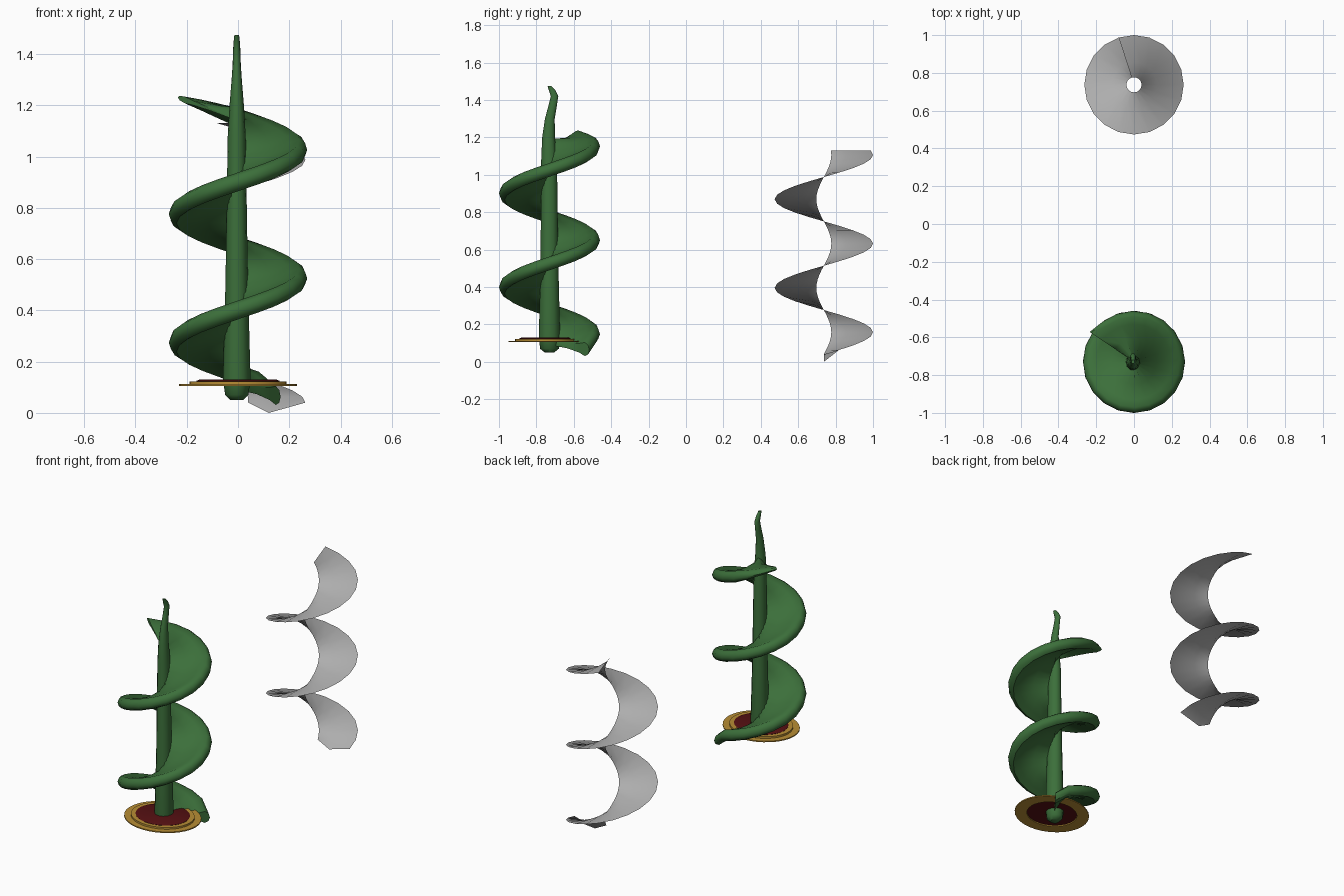
import bpy
import bmesh
from math import sin, cos, pi, radians

cube = bpy.data.objects.get("Cube")
if cube:
    bpy.data.objects.remove(cube, do_unlink=True)


def material(name, rgb):
    m = bpy.data.materials.new(name)
    m.use_nodes = True
    m.diffuse_color = (*rgb, 1)
    bsdf = m.node_tree.nodes["Principled BSDF"]
    bsdf.inputs["Base Color"].default_value = (*rgb, 1)
    bsdf.inputs["Roughness"].default_value = 0.7
    return m


green = material("leaf green", (0.045, 0.16, 0.043))
gold = material("gold", (0.48, 0.27, 0.035))
red = material("dark red", (0.09, 0.005, 0.006))
grey = material("plain grey", (0.42, 0.42, 0.42))


def loft(name, rows, mat, ring=False, caps=False, fix_normals=True, angle=45):
    """Skin a list of equal-length point rows; ring closes each row."""
    bm = bmesh.new()
    vs = [[bm.verts.new(p) for p in row] for row in rows]
    n = len(vs[0])
    for a, b in zip(vs, vs[1:]):
        for j in range(n if ring else n - 1):
            k = (j + 1) % n
            bm.faces.new((a[j], a[k], b[k], b[j]))
    if caps:
        bm.faces.new(vs[0][::-1])
        bm.faces.new(vs[-1])
    if fix_normals:
        bmesh.ops.recalc_face_normals(bm, faces=bm.faces)
    mesh = bpy.data.meshes.new(name)
    bm.to_mesh(mesh)
    bm.free()
    mesh.materials.append(mat)
    ob = bpy.data.objects.new(name, mesh)
    bpy.context.collection.objects.link(ob)
    bpy.ops.object.select_all(action="DESELECT")
    ob.select_set(True)
    bpy.context.view_layer.objects.active = ob
    bpy.ops.object.shade_smooth_by_angle(angle=radians(angle))
    return ob


def helix_rows(cy, z0, pitch, start, end, steps, section):
    """Turn a (radius, height) section around a vertical axis while rising."""
    rows = []
    for i in range(steps + 1):
        deg = start + (end - start) * i / steps
        a = radians(deg)
        z = z0 + pitch * deg / 360
        rows.append([(r * cos(a), cy + r * sin(a), z + h) for r, h in section(i)])
    return rows


# Thin open spiral guide, its first edge dips in the middle
def guide_section(i):
    return [(0.04, 0), (0.12, -0.04 if i == 0 else 0), (0.263, 0)]


loft("spiral_guide", helix_rows(0.737, 0.04, 0.474, 0, 828, 46, guide_section),
     grey, fix_normals=False)

# Thick spiral leaf with a rounded rim, tapering to a tilted tip
STEPS = 45
PROFILE = [(0.02, 0.012), (0.12, 0.014), (0.2, 0.022), (0.24, 0.033),
           (0.262, 0.02), (0.27, -0.005), (0.262, -0.028), (0.24, -0.04),
           (0.2, -0.026), (0.12, -0.014), (0.02, -0.012)]


def leaf_section(i):
    left = STEPS - i
    thick = min(1, 0.35 + 0.22 * left)
    tilt = {0: 0.09, 1: 0.03}.get(left, 0)
    flare = 1.05 if left == 0 else 1
    dip = 0.035 if i == 0 else 0
    return [(r * flare, h * thick - tilt * (1 - r / 0.27) - dip * r / 0.27)
            for r, h in PROFILE]


loft("spiral_leaf", helix_rows(-0.73, 0.03, 0.5, 52, 866, STEPS, leaf_section),
     green, ring=True, caps=True)

# Stem with a bent tip: height, y, radius across x, radius across y
STEM = [(0.05, -0.73, 0.025, 0.025), (0.07, -0.73, 0.045, 0.05),
        (0.13, -0.73, 0.054, 0.057), (0.5, -0.73, 0.044, 0.048),
        (1.08, -0.732, 0.035, 0.042), (1.2, -0.735, 0.028, 0.034),
        (1.3, -0.728, 0.02, 0.026), (1.36, -0.715, 0.016, 0.023),
        (1.42, -0.703, 0.014, 0.02), (1.45, -0.715, 0.012, 0.018),
        (1.475, -0.73, 0.009, 0.01)]
SIDES = 12
loft("stem", [[(-0.005 + rx * cos(2 * pi * k / SIDES),
                y + ry * sin(2 * pi * k / SIDES), z) for k in range(SIDES)]
              for z, y, rx, ry in STEM], green, ring=True, caps=True)


# Oval base plates
def oval(rx, ry, z, sides=32):
    return [(rx * cos(2 * pi * k / sides), -0.75 + ry * sin(2 * pi * k / sides), z)
            for k in range(sides)]


def oval_ring(name, outer, inner, low, high, mat):
    corners = [(inner, low), (outer, low), (outer, high), (inner, high), (inner, low)]
    return loft(name, [oval(*r, z) for r, z in corners], mat, ring=True, angle=30)


oval_ring("outer_ring", (0.23, 0.2), (0.155, 0.135), 0.105, 0.112, gold)
oval_ring("inner_ring", (0.19, 0.165), (0.155, 0.135), 0.112, 0.123, gold)
loft("red_disc", [oval(0.156, 0.136, 0.112), oval(0.162, 0.142, 0.125),
                  oval(0.15, 0.13, 0.13)], red, ring=True, caps=True, angle=30)
